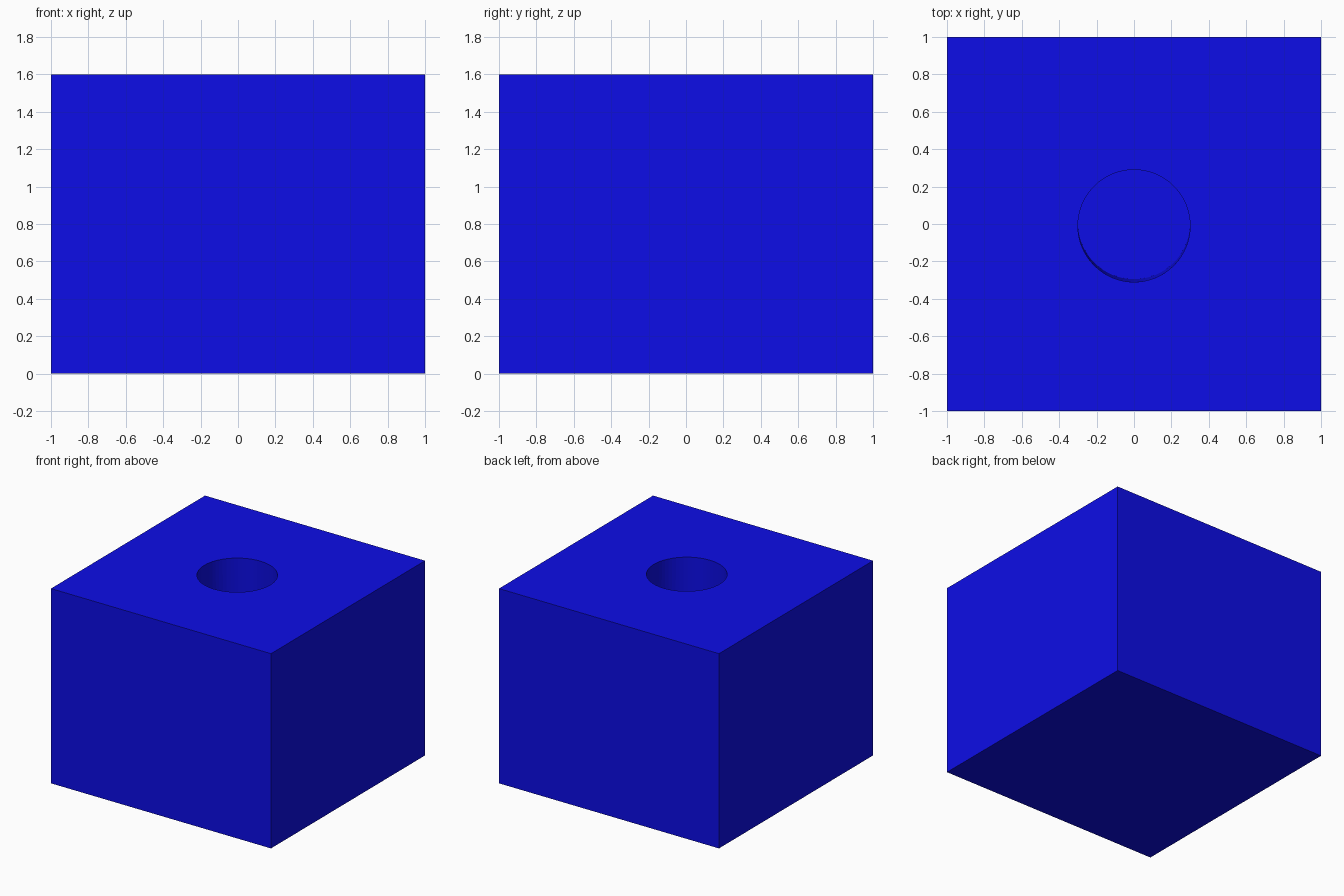
import bpy, math
from mathutils import Vector

if "Cube" in bpy.data.objects:
    bpy.data.objects.remove(bpy.data.objects["Cube"])

SIZE, HEIGHT = 2.0, 1.6
RADIUS, DEPTH = 0.30, 1.2
RIM_Y, FLOOR_Y = -0.01, 0.005

# Solid block
bpy.ops.mesh.primitive_cube_add(size=1, location=(0, 0, HEIGHT / 2))
block = bpy.context.object
block.name = "block"
block.scale = (SIZE, SIZE, HEIGHT)
bpy.ops.object.transform_apply(location=False, rotation=False, scale=True)

blue = bpy.data.materials.new("blue")
blue.diffuse_color = (0.004, 0.004, 0.8, 1)
blue.use_nodes = True
blue.node_tree.nodes["Principled BSDF"].inputs["Base Color"].default_value = blue.diffuse_color
block.data.materials.append(blue)

# Slightly leaning cutter for the blind round hole
floor = Vector((0, FLOOR_Y, HEIGHT - DEPTH))
rim = Vector((0, RIM_Y, HEIGHT))
axis = (rim - floor).normalized()
length = DEPTH + 0.3
bpy.ops.mesh.primitive_cylinder_add(
    vertices=64, radius=RADIUS, depth=length,
    location=floor + axis * length / 2,
    rotation=(math.atan2(-axis.y, axis.z), 0, 0))
cutter = bpy.context.object
cutter.name = "hole_cutter"
cutter.data.materials.append(blue)
cutter.hide_render = True
cutter.display_type = 'WIRE'

# Cut the hole, then drop the cutter
cut = block.modifiers.new("hole", 'BOOLEAN')
cut.operation = 'DIFFERENCE'
cut.solver = 'EXACT'
cut.object = cutter
bpy.ops.object.select_all(action='DESELECT')
block.select_set(True)
bpy.context.view_layer.objects.active = block
bpy.ops.object.modifier_apply(modifier=cut.name)
bpy.data.objects.remove(cutter, do_unlink=True)
